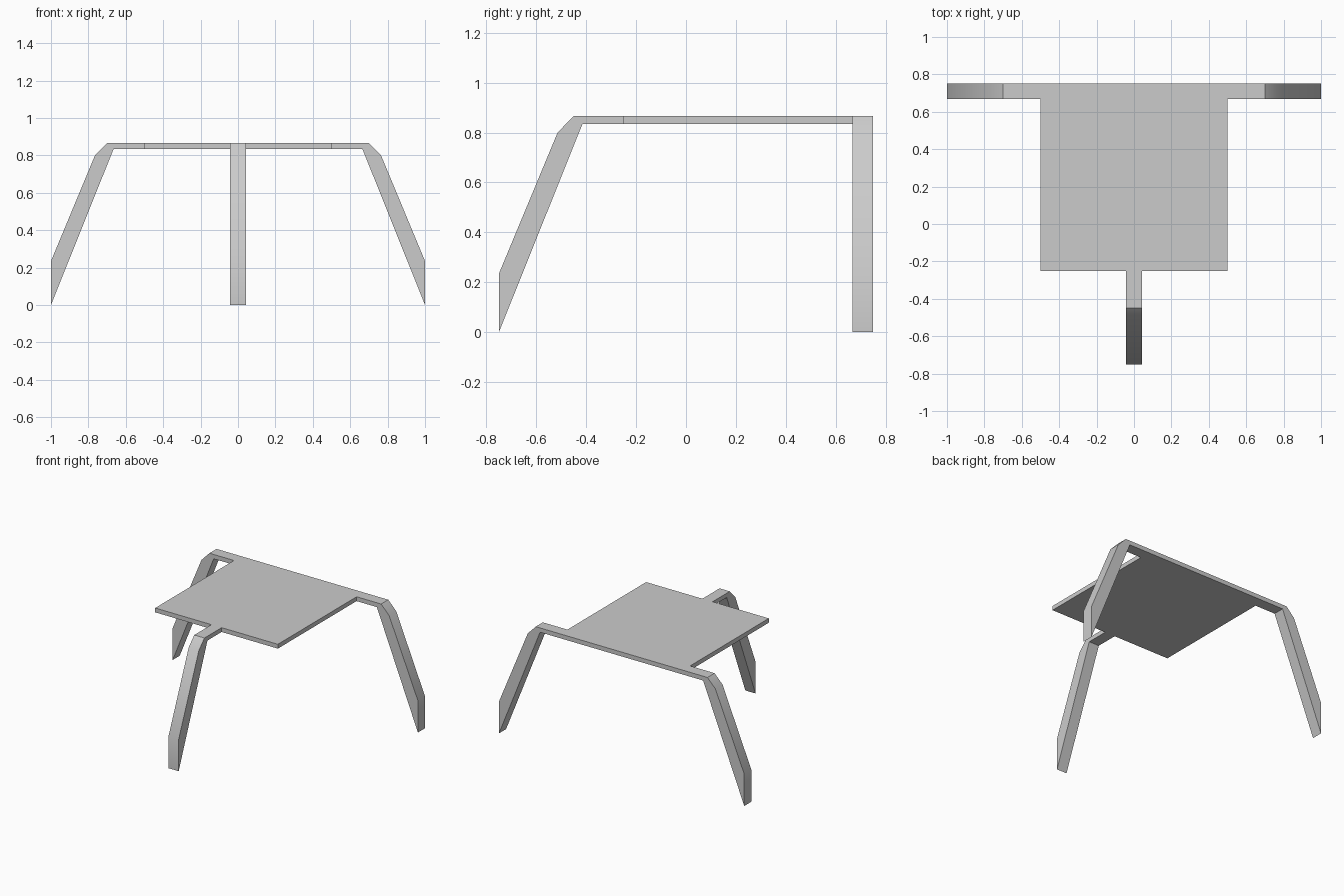
import bpy
import bmesh
import math
from mathutils import Matrix

cube = bpy.data.objects.get("Cube")
if cube:
    bpy.data.objects.remove(cube, do_unlink=True)

TOP, UNDER = 0.867, 0.835
HALF = 0.5
LEG_WIDTH = 0.083

grey = bpy.data.materials.new("light_grey")
grey.use_nodes = True
colour = (0.6, 0.6, 0.6, 1)
grey.diffuse_color = colour
grey.node_tree.nodes["Principled BSDF"].inputs["Base Color"].default_value = colour


def extrude_profile(name, profile, width, matrix):
    """Extrude an (x, z) profile by width, centred on y = 0, then place it."""
    bm = bmesh.new()
    face = bm.faces.new([bm.verts.new((x, -width / 2, z)) for x, z in profile])
    ext = bmesh.ops.extrude_face_region(bm, geom=[face])
    verts = [v for v in ext["geom"] if isinstance(v, bmesh.types.BMVert)]
    bmesh.ops.translate(bm, verts=verts, vec=(0, width, 0))
    bmesh.ops.transform(bm, matrix=matrix, verts=bm.verts)
    bmesh.ops.recalc_face_normals(bm, faces=bm.faces)
    mesh = bpy.data.meshes.new(name)
    bm.to_mesh(mesh)
    bm.free()
    mesh.materials.append(grey)
    obj = bpy.data.objects.new(name, mesh)
    bpy.context.collection.objects.link(obj)
    bpy.ops.object.select_all(action='DESELECT')
    obj.select_set(True)
    bpy.context.view_layer.objects.active = obj
    bpy.ops.object.shade_smooth_by_angle(angle=math.radians(30))
    return obj


# Square table top, flush with the back
plate = [(-HALF, UNDER), (HALF, UNDER), (HALF, TOP), (-HALF, TOP)]
extrude_profile("table_top", plate, 2 * HALF, Matrix.Translation((0, 0.25, 0)))

# Bent leg: short arm, chamfered knee, splayed shin cut upright at the foot
leg = [(HALF, UNDER), (0.665, UNDER), (1.0, 0.0), (1.0, 0.235),
       (0.765, 0.8), (0.7, TOP), (HALF, TOP)]
back = 0.75 - LEG_WIDTH / 2
placements = {
    "left_leg": (0, back),
    "right_leg": (math.pi, back),
    "front_leg": (-math.pi / 2, 0.25),
}
for name, (turn, y) in placements.items():
    place = Matrix.Translation((0, y, 0)) @ Matrix.Rotation(turn, 4, 'Z')
    extrude_profile(name, leg, LEG_WIDTH, place)
